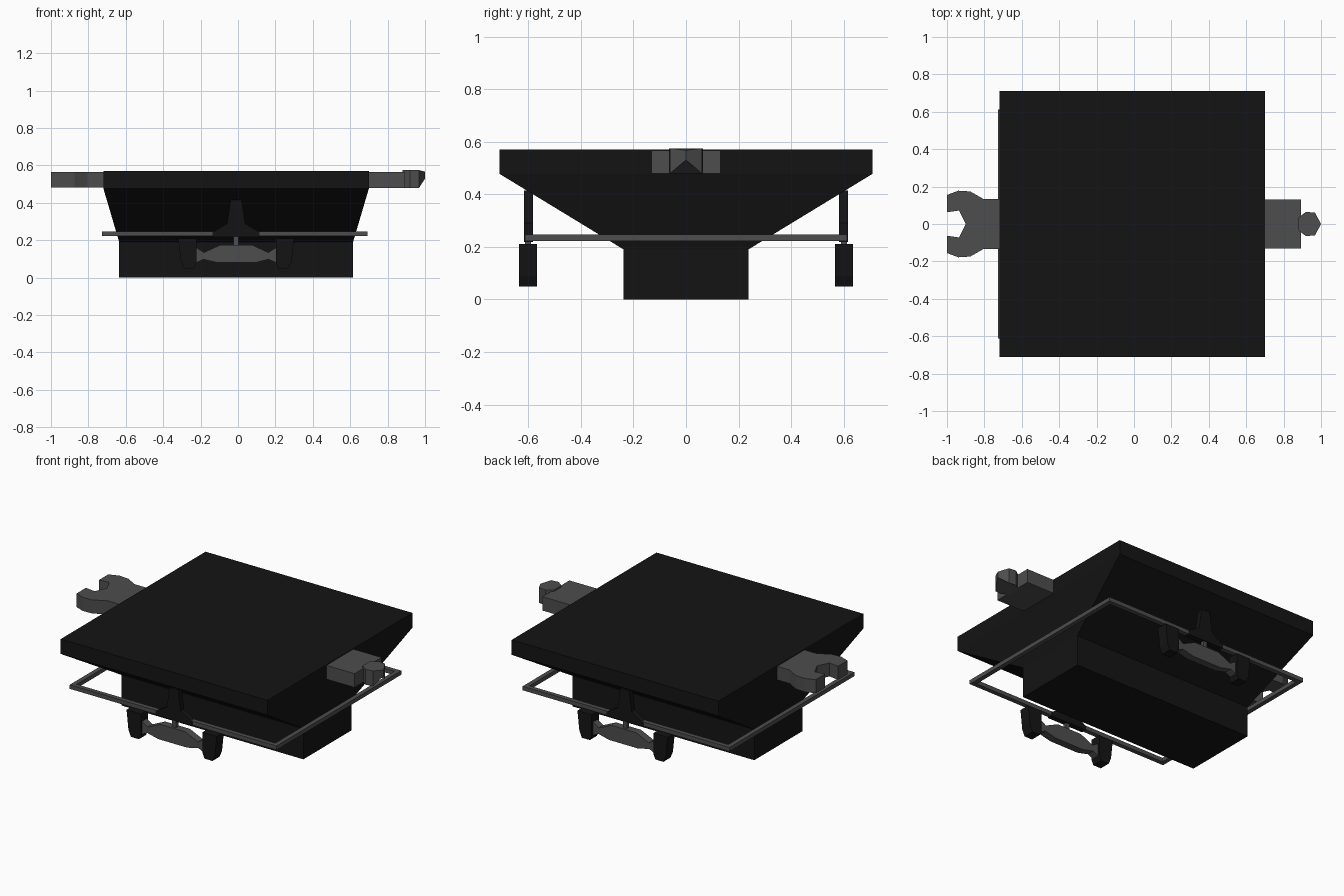
import bpy, bmesh

if "Cube" in bpy.data.objects:
    bpy.data.objects.remove(bpy.data.objects["Cube"])

CX = -0.01  # centre line of the body along x


def material(name, v):
    m = bpy.data.materials.new(name)
    m.diffuse_color = (v, v, v, 1)
    m.use_nodes = True
    m.node_tree.nodes["Principled BSDF"].inputs["Base Color"].default_value = m.diffuse_color
    return m


BLACK = material("black_paint", 0.007)
GREY = material("dark_grey_metal", 0.075)


def finish(name, bm, mat):
    bmesh.ops.recalc_face_normals(bm, faces=bm.faces)
    me = bpy.data.meshes.new(name)
    bm.to_mesh(me)
    bm.free()
    me.materials.append(mat)
    ob = bpy.data.objects.new(name, me)
    bpy.context.collection.objects.link(ob)
    return ob


def prism(name, pts, lo, hi, mat, axis="z"):
    """Extrude a 2D outline along z (outline in xy) or along y (outline in xz)."""
    def place(p, h):
        return (p[0], p[1], h) if axis == "z" else (p[0], h, p[1])
    bm = bmesh.new()
    a = [bm.verts.new(place(p, lo)) for p in pts]
    b = [bm.verts.new(place(p, hi)) for p in pts]
    n = len(pts)
    bm.faces.new(a)
    bm.faces.new(b)
    for i in range(n):
        j = (i + 1) % n
        bm.faces.new((a[i], a[j], b[j], b[i]))
    return finish(name, bm, mat)


def both_sides(half):
    """Mirror a half outline across its second axis (y = 0)."""
    return half + [(x, -y) for x, y in reversed(half) if y != 0]


def mirror_x(half):
    """Mirror a half outline of (offset, z) points about the centre line."""
    return [(CX + x, z) for x, z in half] + [(CX - x, z) for x, z in reversed(half)]


# Body: keel box, flared hopper and flat deck lofted through rectangles
bm = bmesh.new()
rings = []
for hx, hy, z in ((.625, .237, 0), (.625, .237, .19), (.71, .71, .478), (.71, .71, .57)):
    rings.append([bm.verts.new((CX + sx * hx, sy * hy, z))
                  for sx, sy in ((-1, -1), (1, -1), (1, 1), (-1, 1))])
bm.faces.new(rings[0])
bm.faces.new(rings[-1])
for a, b in zip(rings, rings[1:]):
    for i in range(4):
        j = (i + 1) % 4
        bm.faces.new((a[i], a[j], b[j], b[i]))
finish("body", bm, BLACK)

# Rectangular guard rail: open frame around the hopper
bm = bmesh.new()
loops = []
for inset, z in ((0, .222), (0, .247), (.028, .247), (.028, .222)):
    hx, hy = .71 - inset, .612 - inset
    loops.append([bm.verts.new((-.017 + sx * hx, sy * hy, z))
                  for sx, sy in ((-1, -1), (1, -1), (1, 1), (-1, 1))])
for k in range(4):
    a, b = loops[k], loops[(k + 1) % 4]
    for i in range(4):
        j = (i + 1) % 4
        bm.faces.new((a[i], a[j], b[j], b[i]))
finish("guard_rail", bm, GREY)

# Side gear on both long sides: bracket, stem, beam and two shoes
bracket = mirror_x([(.125, .218), (.125, .243), (.048, .29), (.03, .415)])
stem = mirror_x([(.013, .15), (.013, .225)])
beam = mirror_x([(.1, .08), (.175, .098), (.212, .08),
                 (.212, .16), (.172, .135), (.085, .175)])
shoe = [(.212, .21), (.31, .21), (.297, .09), (.28, .05), (.225, .05), (.212, .08)]
for s, side in ((-1, "front"), (1, "back")):
    prism(side + "_bracket", bracket, s * .582, s * .616, BLACK, "y")
    prism(side + "_stem", stem, s * .59, s * .612, GREY, "y")
    prism(side + "_beam", beam, s * .578, s * .625, GREY, "y")
    for d, end in ((-1, "left"), (1, "right")):
        prism(f"{side}_{end}_shoe", [(CX + d * x, z) for x, z in shoe],
              s * .567, s * .636, BLACK, "y")

# Left coupler: open jaw
jaw = both_sides([(-.9, 0), (-.935, .072), (-1, .063), (-1, .155), (-.94, .178),
                  (-.875, .174), (-.805, .134), (-.7, .134)])
prism("jaw_coupler", jaw, .482, .566, GREY)

# Right coupler: block with a pointed nose, undercut at the tip
prism("nose_block", both_sides([(.68, .132), (.893, .132)]), .48, .566, GREY)
nose = prism("coupler_nose", both_sides([(.88, .035), (.92, .065), (.968, .06), (1, 0)]),
             .48, .575, GREY)
for v in nose.data.vertices:
    if v.co.x > .99:
        v.co.z = .53 if v.co.z < .5 else .567
